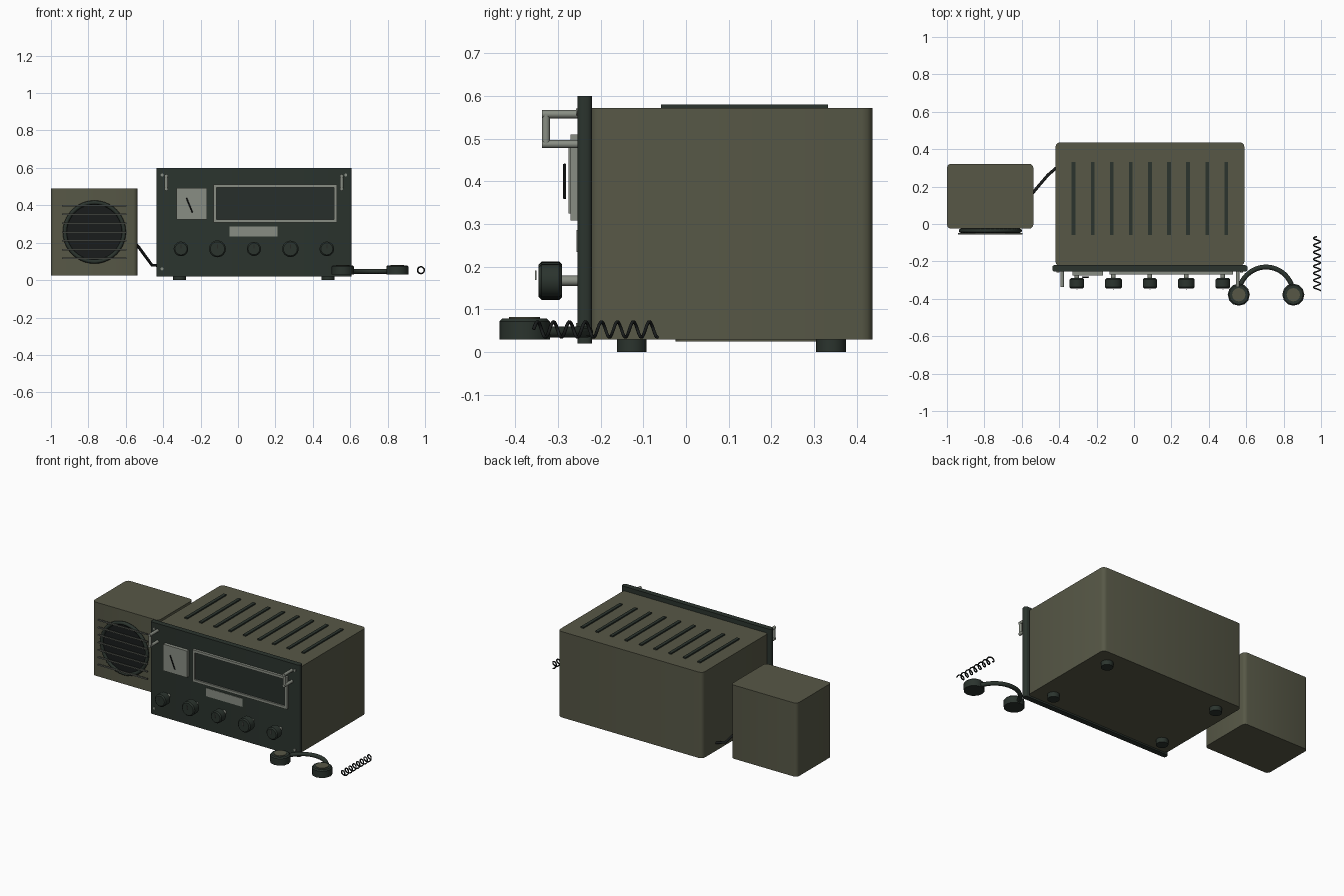
import bpy, bmesh, math
from mathutils import Vector

if "Cube" in bpy.data.objects:
    bpy.data.objects.remove(bpy.data.objects["Cube"])


def material(name, rgb):
    m = bpy.data.materials.new(name)
    m.diffuse_color = (*rgb, 1)
    m.use_nodes = True
    m.node_tree.nodes["Principled BSDF"].inputs["Base Color"].default_value = m.diffuse_color
    return m


OLIVE = material("olive_paint", (0.095, 0.097, 0.062))
PANEL = material("dark_green_panel", (0.024, 0.034, 0.027))
BLACK = material("black_rubber", (0.010, 0.012, 0.012))
STEEL = material("grey_metal", (0.25, 0.27, 0.23))
SLAT = material("grille_grey_green", (0.12, 0.13, 0.11))
GLASS = material("dark_glass", (0.020, 0.028, 0.024))


def finish(name, bm, mat, smooth=True):
    me = bpy.data.meshes.new(name)
    bmesh.ops.recalc_face_normals(bm, faces=bm.faces)
    bm.to_mesh(me)
    bm.free()
    me.materials.append(mat)
    ob = bpy.data.objects.new(name, me)
    bpy.context.collection.objects.link(ob)
    if smooth:
        bpy.ops.object.select_all(action='DESELECT')
        ob.select_set(True)
        bpy.context.view_layer.objects.active = ob
        bpy.ops.object.shade_smooth_by_angle(angle=math.radians(35))
    return ob


def box(name, lo, hi, mat, round_z=0.0):
    """Box between two corners, optionally with rounded vertical edges."""
    bm = bmesh.new()
    bmesh.ops.create_cube(bm, size=1)
    for v in bm.verts:
        v.co = Vector([(a + b) / 2 + c * (b - a) for a, b, c in zip(lo, hi, v.co)])
    if round_z:
        edges = [e for e in bm.edges
                 if abs(e.verts[0].co.z - e.verts[1].co.z) > 0.01]
        bmesh.ops.bevel(bm, geom=edges, offset=round_z, segments=3,
                        profile=0.5, affect='EDGES')
    return finish(name, bm, mat, bool(round_z))


def lathe(name, base, axis, profile, mat, sides=20):
    """Solid of revolution; profile is (radius, distance along axis)."""
    bm = bmesh.new()
    q = Vector(axis).to_track_quat('Z', 'Y')
    rings = []
    for r, h in profile:
        rings.append([bm.verts.new(Vector(base) + q @ Vector(
            (r * math.cos(2 * math.pi * i / sides), r * math.sin(2 * math.pi * i / sides), h)))
            for i in range(sides)])
    for a, b in zip(rings, rings[1:]):
        for i in range(sides):
            j = (i + 1) % sides
            bm.faces.new((a[i], a[j], b[j], b[i]))
    bm.faces.new(rings[0])
    bm.faces.new(rings[-1])
    return finish(name, bm, mat)


def rod(name, a, b, r, mat, sides=12):
    d = Vector(b) - Vector(a)
    return lathe(name, a, d, [(r, 0), (r, d.length)], mat, sides)


def tube(name, points, r, mat, res=2, cyclic=False):
    cu = bpy.data.curves.new(name, 'CURVE')
    cu.dimensions = '3D'
    cu.bevel_depth = r
    cu.bevel_resolution = res
    cu.use_fill_caps = True
    sp = cu.splines.new('POLY')
    sp.points.add(len(points) - 1)
    for p, co in zip(sp.points, points):
        p.co = (*co, 1)
    sp.use_cyclic_u = cyclic
    sp.use_smooth = True
    cu.materials.append(mat)
    ob = bpy.data.objects.new(name, cu)
    bpy.context.collection.objects.link(ob)
    return ob


# Receiver case, front panel and feet
CX = 0.085
box("case", (-0.42, -0.225, 0.03), (0.59, 0.437, 0.572), OLIVE, 0.025)
box("front_panel", (-0.437, -0.254, 0.02), (0.607, -0.22, 0.60), PANEL, 0.012)
for sx in (-1, 1):
    for y in (-0.127, 0.34):
        lathe("foot", (CX + sx * 0.397, y, 0), (0, 0, 1),
              [(0.035, 0), (0.035, 0.032)], PANEL, 16)

# Top vent slots
for i in range(9):
    x = CX - 0.408 + i * 0.102
    box("vent_slot", (x - 0.01, -0.058, 0.571), (x + 0.01, 0.332, 0.58), PANEL)

# Panel handles and corner screws
for sx in (-1, 1):
    x = CX + sx * 0.469
    for z in (0.487, 0.557):
        rod("handle_post", (x, -0.337, z), (x, -0.25, z), 0.0095, STEEL)
    rod("handle_bar", (x, -0.328, 0.487), (x, -0.328, 0.557), 0.0095, STEEL)
    for z in (0.06, 0.562):
        xs = CX + sx * 0.491
        rod("screw", (xs, -0.252, z), (xs, -0.258, z), 0.008, STEEL)

# Meter with needle
box("meter_face", (-0.33, -0.275, 0.325), (-0.165, -0.25, 0.493), STEEL)
rod("meter_needle", (-0.276, -0.284, 0.44), (-0.243, -0.284, 0.36), 0.0035, BLACK, 8)

# Dial window: frame of four bars round a dark glass plate
x0, x1, z0, z1, t = -0.13, 0.53, 0.308, 0.51, 0.016
box("dial_glass", (x0 + t, -0.26, z0 + t), (x1 - t, -0.252, z1 - t), GLASS)
for z in (z0, z1 - t):
    box("dial_frame_rail", (x0, -0.27, z), (x1, -0.25, z + t), STEEL)
for x in (x0, x1 - t):
    box("dial_frame_side", (x, -0.27, z0 + t), (x + t, -0.25, z1 - t), STEEL)
box("scale_plate", (-0.045, -0.257, 0.234), (0.21, -0.252, 0.286), STEEL)

# Knobs with shafts and pointer marks
for i, r in enumerate((0.039, 0.045, 0.038, 0.044, 0.039)):
    x, z = CX - 0.39 + i * 0.195, 0.167
    rod("knob_shaft", (x, -0.25, z), (x, -0.292, z), 0.012, STEEL)
    lathe("knob", (x, -0.29, z), (0, -1, 0),
          [(r - 0.007, 0), (r, 0.007), (r, 0.048), (r - 0.007, 0.055)], PANEL, 24)
    box("knob_pointer", (x - 0.003, -0.354, z + 0.002),
        (x + 0.003, -0.35, z + 0.024), STEEL)

# Separate loudspeaker
SX, SZ = -0.768, 0.257
box("speaker_case", (-1.0, -0.025, 0.025), (-0.538, 0.322, 0.49), OLIVE, 0.022)
rod("speaker_cone", (SX, -0.02, SZ), (SX, -0.036, SZ), 0.158, BLACK, 32)
tube("speaker_ring", [(SX + 0.158 * math.cos(a), -0.036, SZ + 0.158 * math.sin(a))
                      for a in [2 * math.pi * i / 40 for i in range(40)]],
     0.011, PANEL, 2, True)
for i in range(7):
    z = SZ + (i - 3) * 0.047
    box("grille_slat", (SX - 0.172, -0.057, z - 0.004), (SX + 0.172, -0.049, z + 0.004), SLAT)

# Speaker lead
tube("speaker_cable", [(-0.55, 0.155, 0.195), (-0.53, 0.18, 0.175), (-0.46, 0.262, 0.08),
                       (-0.41, 0.305, 0.078)], 0.008, BLACK)

# Headphones lying flat: two cups with pads and an arched band
HX, HY = 0.706, -0.378
for sx in (-1, 1):
    c = (HX + sx * 0.146, HY, 0.03)
    lathe("ear_cup", c, (0, 0, 1), [(0.059, 0), (0.059, 0.042), (0.052, 0.049)], PANEL, 12)
    lathe("ear_pad", c, (0, 0, 1), [(0.036, 0.04), (0.036, 0.052)], OLIVE, 12)
tube("headband", [(HX + 0.146 * math.cos(a), HY + 0.148 * math.sin(a), 0.047)
                  for a in [math.pi * i / 24 for i in range(25)]], 0.013, PANEL)

# Coiled headphone cord
N, TURNS = 160, 7.75
tube("coiled_cord", [(0.978 + 0.018 * math.cos(2 * math.pi * TURNS * i / N),
                      -0.357 + 0.29 * i / N,
                      0.053 + 0.018 * math.sin(2 * math.pi * TURNS * i / N))
                     for i in range(N + 1)], 0.004, BLACK, 1)
